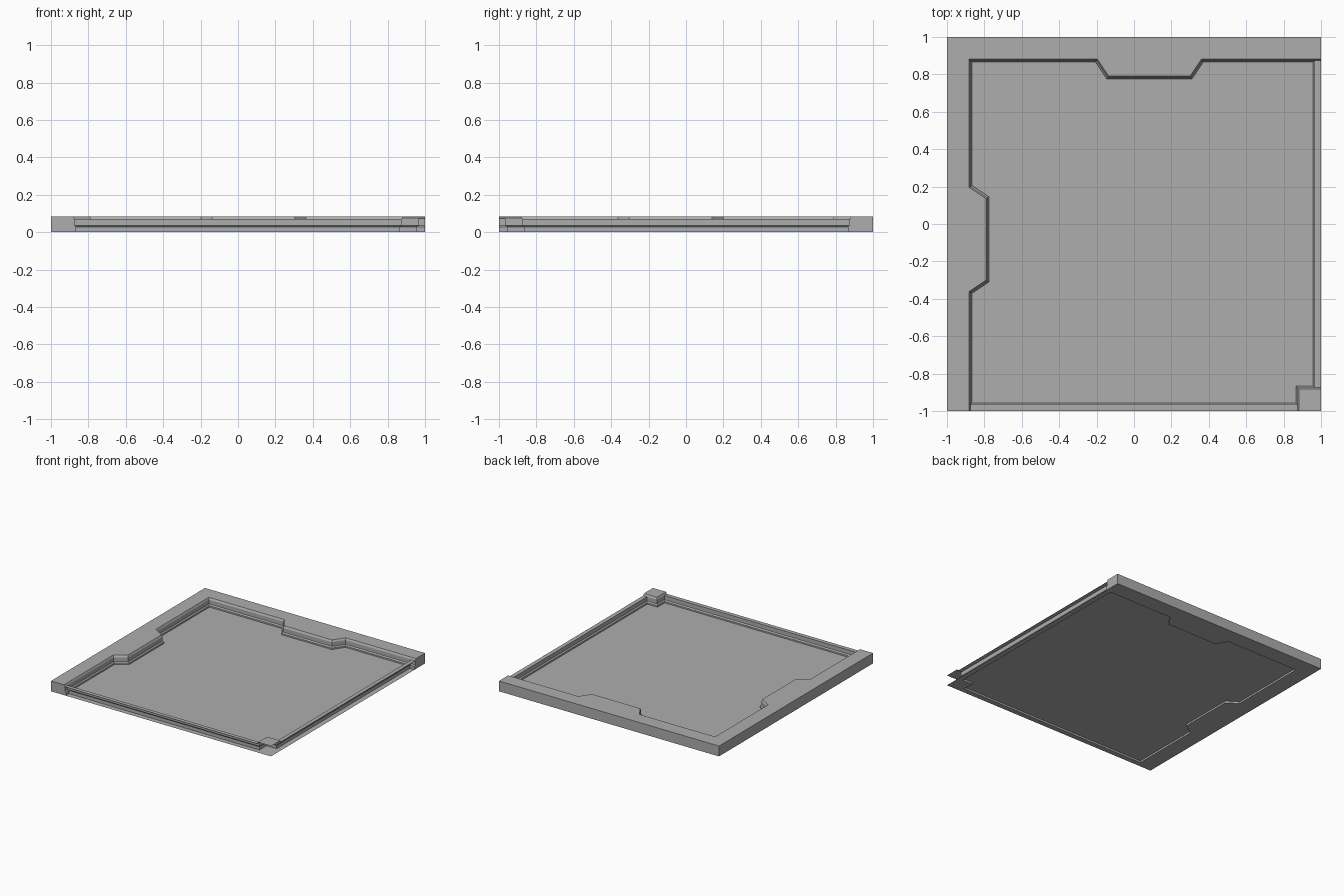
import bpy
import bmesh
from mathutils import Vector

if "Cube" in bpy.data.objects:
    bpy.data.objects.remove(bpy.data.objects["Cube"])

GREY = (0.42, 0.42, 0.42, 1)
mat = bpy.data.materials.new("plain_grey")
mat.use_nodes = True
mat.diffuse_color = GREY
mat.node_tree.nodes["Principled BSDF"].inputs["Base Color"].default_value = GREY

# Key heights and the floor outline
TOP, LIP, FLOOR = 0.085, 0.07, 0.015
RIM, EDGE = 0.865, 0.957
# Wall section: outward offset from the floor edge, height
STEP, SLOPE = 0.009, 0.017
WALL = [(0, 0), (0, 0.027), (STEP, 0.036), (STEP, LIP)]
CHAMFER = [(STEP, LIP), (SLOPE, TOP)]


def offset(path, d):
    """Shift an open path to its right by d with mitred corners."""
    pts = [Vector(p) for p in path]
    dirs = [(b - a).normalized() for a, b in zip(pts, pts[1:])]
    norms = [Vector((t.y, -t.x)) for t in dirs]
    out = []
    for i, p in enumerate(pts):
        a, b = norms[max(i - 1, 0)], norms[min(i, len(norms) - 1)]
        out.append(p + (a + b) * d / (1 + a.dot(b)))
    return out


def face(bm, pts):
    bm.faces.new([bm.verts.new(p) for p in pts])


def flat(bm, pts, z, up=True):
    """Add a horizontal face; points run counter-clockwise."""
    order = list(pts) if up else list(pts)[::-1]
    face(bm, [(p[0], p[1], z) for p in order])


def sweep(bm, path, profile):
    """Run a wall section along a path, facing the path's left."""
    rows = [[bm.verts.new((p.x, p.y, z)) for p in offset(path, d)]
            for d, z in profile]
    for low, high in zip(rows, rows[1:]):
        for i in range(len(path) - 1):
            bm.faces.new((low[i], high[i], high[i + 1], low[i + 1]))


def mirror(pts):
    """Swap front with right and back with left, keeping the direction."""
    return [(-y, -x) for x, y in pts][::-1]


def finish(bm, name):
    bmesh.ops.remove_doubles(bm, verts=bm.verts, dist=0.0001)
    mesh = bpy.data.meshes.new(name)
    bm.to_mesh(mesh)
    bm.free()
    mesh.materials.append(mat)
    obj = bpy.data.objects.new(name, mesh)
    bpy.context.collection.objects.link(obj)


# Rim path along the back and left sides, each with a tapered bump
back = [(0.37, RIM), (0.31, 0.775), (-0.145, 0.775), (-0.205, RIM)]
rim = [(1, RIM)] + back + [(-RIM, RIM)] + mirror(back) + [(-RIM, -1)]
outer = [(-1, -1), (-1, 1), (1, 1)]
post = [(RIM, -EDGE), (RIM, -RIM), (EDGE, -RIM)]

# Floor panel
bm = bmesh.new()
flat(bm, [(-RIM, -EDGE)] + post + [(EDGE, RIM)] + rim[1:-1], FLOOR)
finish(bm, "floor_panel")

# Raised rim with top, underside, outer walls and end caps
bm = bmesh.new()
section = WALL + CHAMFER[1:]
sweep(bm, rim, section)
flat(bm, (offset(rim, SLOPE) + outer)[::-1], TOP)
flat(bm, (rim + outer)[::-1], 0, up=False)
for a, b in (((1, 1), (-1, 1)), ((-1, 1), (-1, -1))):
    face(bm, [(*a, 0), (*b, 0), (*b, TOP), (*a, TOP)])
cap = [(1, 0)] + [(RIM + d, z) for d, z in section] + [(1, TOP)]
face(bm, [(-w, -1, z) for w, z in cap])
face(bm, [(1, w, z) for w, z in cap[::-1]])
finish(bm, "raised_rim")

# Stepped inner wall of the front side, corner and right side
bm = bmesh.new()
sweep(bm, [(-RIM - STEP, -EDGE)] + post + [(EDGE, RIM + STEP)], WALL)
finish(bm, "stepped_wall")

# Flanges of the open channels on the front and right sides
for name, turn in (("front_lip", list), ("right_lip", mirror)):
    bm = bmesh.new()
    for reach, inner, z in ((RIM + STEP, EDGE + STEP, LIP), (RIM, EDGE, 0)):
        strip = [(-reach, -1), (reach, -1), (reach, -inner), (-reach, -inner)]
        flat(bm, turn(strip), z, up=z > 0)
    finish(bm, name)

# Corner post: sloped shoulder, cap and base, open on the outside
bm = bmesh.new()
sweep(bm, [(RIM, -1), (RIM, -RIM), (1, -RIM)], CHAMFER)
for c, z in ((RIM + SLOPE, TOP), (RIM, 0)):
    flat(bm, [(c, -1), (1, -1), (1, -c), (c, -c)], z, up=z > 0)
finish(bm, "corner_post")
